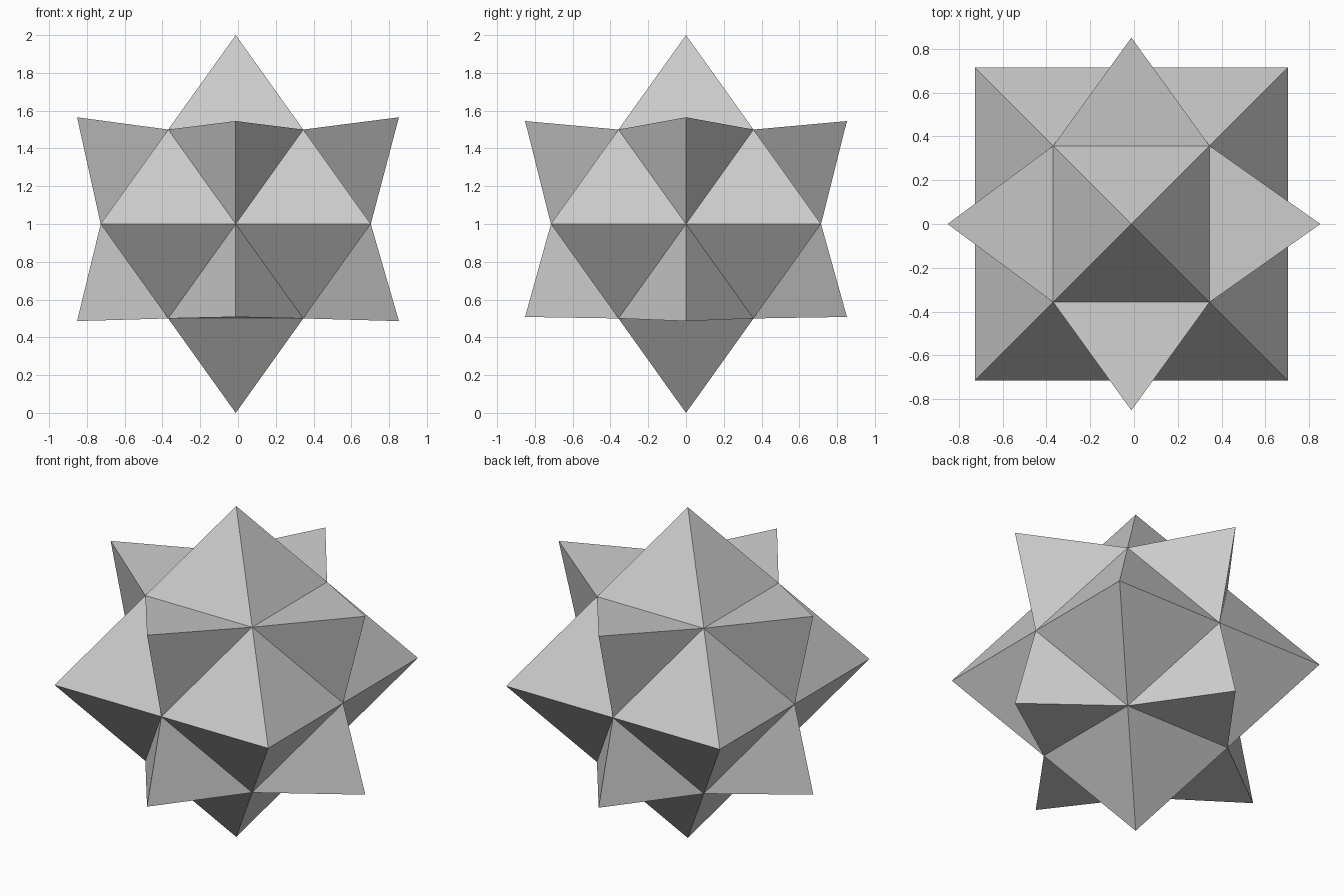
import bpy, bmesh
from mathutils import Vector

if "Cube" in bpy.data.objects:
    bpy.data.objects.remove(bpy.data.objects["Cube"])

CX = -0.012      # slight sideways shift of the core
R = 0.715        # half width of the core's square equator
TIP = 0.852      # reach of the eight side spikes

bm = bmesh.new()


def tri(*pts):
    bm.faces.new([bm.verts.new(p) for p in pts])


# Equator corners of the octahedral core, in ring order
ring = [Vector((CX + sx * R, sy * R, 1)) for sx, sy in ((-1, -1), (1, -1), (1, 1), (-1, 1))]
# Direction faced by each side of the ring
sides = [(0, -1), (1, 0), (0, 1), (-1, 0)]

for i, (dx, dy) in enumerate(sides):
    a, b = ring[i], ring[(i + 1) % 4]
    for pole_z in (0, 2):
        c = Vector((CX, 0, pole_z))
        # Side spikes lean at slightly different heights on x and y
        if pole_z:
            z = 1.565 if dx else 1.545
        else:
            z = 0.486 if dx else 0.508
        tip = Vector((dx * TIP if dx else CX, dy * TIP, z))
        ab, bc, ca = (a + b) / 2, (b + c) / 2, (c + a) / 2
        # Corner facets of the octahedral points
        tri(a, ab, ca)
        tri(b, bc, ab)
        tri(c, ca, bc)
        # Spike raised on the middle facet
        for p, q in ((ab, bc), (bc, ca), (ca, ab)):
            tri(p, q, tip)

bmesh.ops.remove_doubles(bm, verts=bm.verts, dist=0.0005)
bmesh.ops.recalc_face_normals(bm, faces=bm.faces)

mesh = bpy.data.meshes.new("star_polyhedron")
bm.to_mesh(mesh)
bm.free()
bpy.context.collection.objects.link(bpy.data.objects.new("star_polyhedron", mesh))
